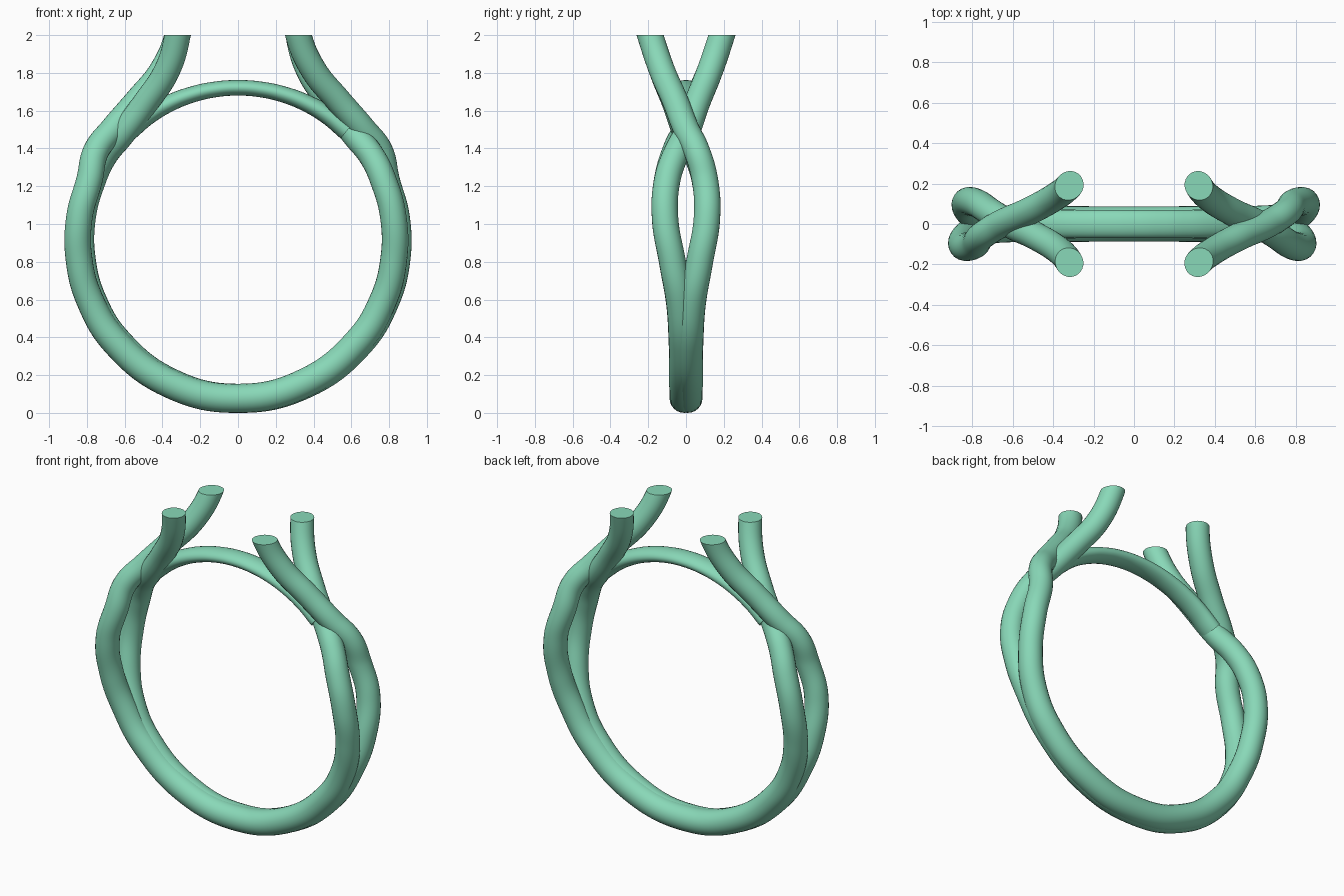
import bpy, bmesh
from math import sin, cos, radians, pi

if "Cube" in bpy.data.objects:
    bpy.data.objects.remove(bpy.data.objects["Cube"])

CZ = 0.917  # height of the ring centre

mat = bpy.data.materials.new("green_metal")
mat.diffuse_color = (0.25, 0.69, 0.48, 1)
mat.use_nodes = True
mat.node_tree.nodes["Principled BSDF"].inputs["Base Color"].default_value = mat.diffuse_color


def tube(name, pts, res=10):
    """Round tube along smooth points (x, y, z, radius), as a mesh."""
    cu = bpy.data.curves.new(name, 'CURVE')
    cu.dimensions = '3D'
    cu.bevel_depth = 1.0
    cu.bevel_resolution = res
    cu.resolution_u = 10
    cu.use_fill_caps = True
    sp = cu.splines.new('BEZIER')
    sp.bezier_points.add(len(pts) - 1)
    for bp, (x, y, z, r) in zip(sp.bezier_points, pts):
        bp.co = (x, y, z)
        bp.radius = r
        bp.handle_left_type = bp.handle_right_type = 'AUTO'
    ob = bpy.data.objects.new(name, cu)
    bpy.context.collection.objects.link(ob)
    bpy.ops.object.select_all(action='DESELECT')
    ob.select_set(True)
    bpy.context.view_layer.objects.active = ob
    bpy.ops.object.convert(target='MESH')
    ob = bpy.context.view_layer.objects.active
    ob.name = name
    ob.data.materials.clear()
    ob.data.materials.append(mat)
    return ob


def finish(ob, cut_z=None):
    """Trim the ends level, fix normals and smooth."""
    bm = bmesh.new()
    bm.from_mesh(ob.data)
    bmesh.ops.remove_doubles(bm, verts=bm.verts, dist=1e-5)
    if cut_z:
        res = bmesh.ops.bisect_plane(bm, geom=bm.verts[:] + bm.edges[:] + bm.faces[:],
                                     plane_co=(0, 0, cut_z), plane_no=(0, 0, 1), clear_outer=True)
        edges = [e for e in res['geom_cut'] if isinstance(e, bmesh.types.BMEdge)]
        bmesh.ops.holes_fill(bm, edges=edges, sides=0)
    bmesh.ops.recalc_face_normals(bm, faces=bm.faces)
    bm.to_mesh(ob.data)
    bm.free()
    bpy.ops.object.select_all(action='DESELECT')
    ob.select_set(True)
    bpy.context.view_layer.objects.active = ob
    bpy.ops.object.shade_smooth_by_angle(angle=radians(40))


# Strand: lower arc (angle from bottom, y, tube radius), then two crossing prongs
arc = [(25, -.012, .077), (50, -.016, .076), (67, -.033, .073),
       (82, -.072, .071), (98, -.111, .070), (112, -.100, .070)]
outer_prong = [(.752, -.058, 1.385), (.66, 0, 1.505), (.53, .058, 1.655),
               (.40, .128, 1.815), (.32, .19, 2.0), (.305, .225, 2.12)]
inner_prong = [(.708, -.058, 1.36), (.615, 0, 1.475), (.49, .058, 1.64),
               (.375, .128, 1.815), (.32, .19, 2.0), (.31, .225, 2.12)]


def half(side, prong, waist_r):
    out = []
    for a, y, r in arc:
        t = min(1, a / 82)
        R = .84 + (waist_r - .84) * t
        out.append((side * R * sin(radians(a)), y, CZ - R * cos(radians(a)), r))
    return out + [(side * x, y, z, .069) for x, y, z in prong]


path = (half(-1, outer_prong, .848)[::-1] + [(0, -.010, CZ - .84, .077)]
        + half(1, inner_prong, .831))

# The back strand is the front one turned half a circle
for name, s in (("front_strand", 1), ("back_strand", -1)):
    finish(tube(name, [(s * x, s * y, z, r) for x, y, z, r in path]), 2.0)

# Flattened bridge closing the ring under the prongs
bar = []
for i in range(-5, 6):
    a = radians(i * 9)
    r = .041 + .012 * (abs(i) / 5) ** 2
    bar.append(((.763 + r) * sin(a), 0, CZ + (.763 + r) * cos(a), r))
bridge = tube("bridge", bar)
for v in bridge.data.vertices:
    v.co.y *= 1.7 - .35 * min(1, abs(v.co.x) / .58) ** 2
finish(bridge)
